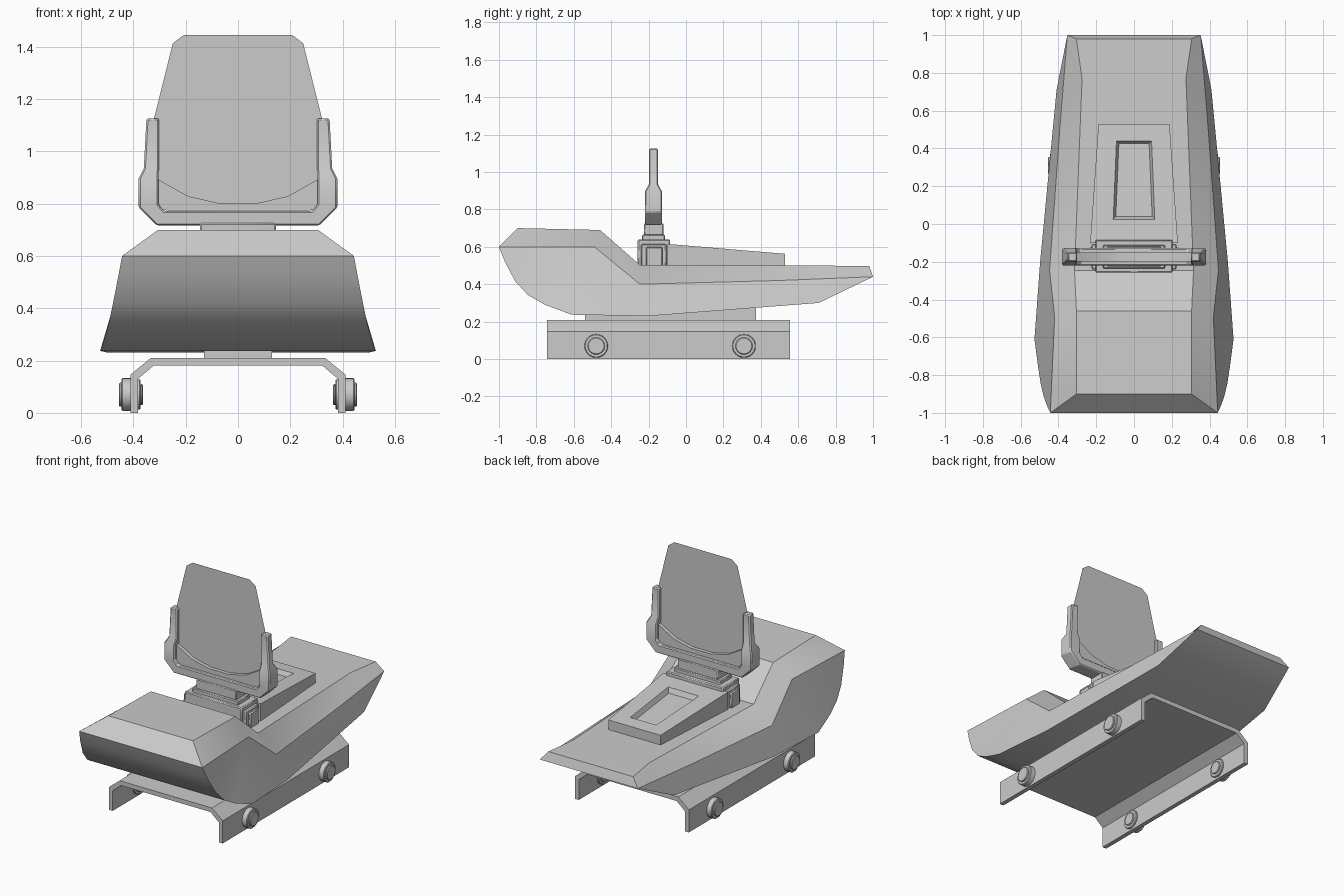
import bpy, bmesh, math
from mathutils import Matrix

if "Cube" in bpy.data.objects:
    bpy.data.objects.remove(bpy.data.objects["Cube"])


def finish(name, bm, bevel=0.0):
    bmesh.ops.remove_doubles(bm, verts=bm.verts, dist=1e-5)
    bmesh.ops.recalc_face_normals(bm, faces=bm.faces)
    me = bpy.data.meshes.new(name)
    bm.to_mesh(me)
    bm.free()
    ob = bpy.data.objects.new(name, me)
    bpy.context.collection.objects.link(ob)
    if bevel:
        m = ob.modifiers.new("bevel", 'BEVEL')
        m.width, m.segments, m.limit_method = bevel, 1, 'ANGLE'
    bpy.ops.object.select_all(action='DESELECT')
    ob.select_set(True)
    bpy.context.view_layer.objects.active = ob
    bpy.ops.object.shade_smooth_by_angle(angle=math.radians(30))
    return ob


def face(bm, pts):
    return bm.faces.new([bm.verts.new(p) for p in pts])


def box(name, x0, x1, y0, y1, z0, z1, bevel=0.0):
    bm = bmesh.new()
    bmesh.ops.create_cube(bm, size=1)
    for v in bm.verts:
        v.co = (x0 + (v.co.x + .5) * (x1 - x0), y0 + (v.co.y + .5) * (y1 - y0),
                z0 + (v.co.z + .5) * (z1 - z0))
    return finish(name, bm, bevel)


def ribbon(name, pairs, y0, y1, bevel=0.0):
    """Solid strip in the xz plane; each pair is (outer x, z, inner x, z, half depth)."""
    bm = bmesh.new()
    mid, full = (y0 + y1) / 2, (y1 - y0) / 2
    rings = []
    for ox, oz, ix, iz, d in pairs:
        h = d * full
        rings.append([bm.verts.new(p) for p in ((ox, mid - h, oz), (ix, mid - h, iz),
                                                (ix, mid + h, iz), (ox, mid + h, oz))])
    for a, b in zip(rings, rings[1:]):
        for i in range(4):
            j = (i + 1) % 4
            bm.faces.new((a[i], a[j], b[j], b[i]))
    bm.faces.new(rings[0])
    bm.faces.new(rings[-1])
    return finish(name, bm, bevel)


def mirrored(half):
    """Continue a ribbon from its x > 0 half to the other side."""
    return half + [(-a, b, -c, d, e) for a, b, c, d, e in reversed(half)]


# Hull: top, shoulder and belly rails (x, y, z), skinned and mirrored
top = [(.305, -.90, .70), (.305, -.46, .69), (.315, -.246, .503), (.275, .77, .499), (.305, .98, .497)]
sh = [(.443, -1, .60), (.42, -.49, .60), (.447, -.246, .40), (.393, .5, .42), (.353, 1, .44)]
belly = [sh[0], (.458, -.968, .52), (.478, -.914, .417), (.494, -.845, .342), (.508, -.754, .29),
         (.527, -.61, .237), (.497, -.2, .23), (.41, .71, .30), sh[4]]
bm = bmesh.new()
flip = lambda p: (-p[0], p[1], p[2])
for rail in (top, belly):
    for a, b in zip(rail, rail[1:]):
        face(bm, (a, b, flip(b), flip(a)))
for a in (0, 4):
    face(bm, (top[a], sh[a], flip(sh[a]), flip(top[a])))
sides = [(top[i], sh[i], sh[i + 1], top[i + 1]) for i in range(4)]
sides += [(sh[1], belly[i], belly[i + 1]) for i in range(5)]
sides += [(sh[1], belly[5], belly[6], sh[2]), (sh[2], belly[6], belly[7], sh[3]), (sh[3], belly[7], sh[4])]
for s in sides:
    face(bm, s)
    face(bm, [flip(p) for p in s])
finish("hull", bm)

# Base channel and the pad joining it to the hull
ribbon("base_channel", mirrored([(.41, 0, .382, 0, 1), (.41, .147, .382, .13, 1),
                                 (.333, .21, .322, .181, 1)]), -.743, .556)
box("base_pad", -.13, .13, -.54, .374, .2, .29)

# Stepped round bolts on both base legs
for side, sgn in (("left", -1), ("right", 1)):
    for n, y in (("front", -.48), ("rear", .31)):
        bm = bmesh.new()
        for x0, x1, r in ((.405, .445, .063), (.44, .455, .046), (.372, .39, .058), (.363, .375, .04)):
            m = Matrix.Translation((sgn * (x0 + x1) / 2, y, .07)) @ Matrix.Rotation(math.pi / 2, 4, 'Y')
            bmesh.ops.create_cone(bm, cap_ends=True, segments=24, radius1=r, radius2=r,
                                  depth=x1 - x0, matrix=m)
        finish(f"{n}_{side}_bolt", bm, .004)

# Rear deck wedge with a sunken panel
bm = bmesh.new()
def ring(y0, w0, y1, w1, drop=0, z=None):
    zt = lambda y: z if z is not None else .607 - .0836 * y - drop
    return [(-w0, y0, zt(y0)), (w0, y0, zt(y0)), (w1, y1, zt(y1)), (-w1, y1, zt(y1))]
loops = [ring(-.10, .232, .53, .188, z=.48), ring(-.10, .232, .53, .188),
         ring(.025, .11, .44, .093), ring(.04, .096, .425, .08, .03)]
for a, b in zip(loops, loops[1:]):
    for i in range(4):
        j = (i + 1) % 4
        face(bm, (a[i], a[j], b[j], b[i]))
face(bm, loops[0])
face(bm, loops[-1])
finish("rear_deck", bm)

# Mount block, its side housings with raised pads, and the collar above
box("mount_block", -.205, .205, -.258, -.085, .48, .64, .006)
for side, s in (("left", -1), ("right", 1)):
    box(f"{side}_mount_housing", *sorted((s * .19, s * .225)), -.24, -.105, .48, .615, .006)
    box(f"{side}_mount_pad", *sorted((s * .22, s * .24)), -.215, -.125, .48, .6, .006)
box("mount_step", -.165, .165, -.235, -.112, .63, .665, .005)
box("mount_collar", -.145, .145, -.225, -.12, .65, .725, .005)

# U-shaped backrest frame, slimmer toward the arm tips
ribbon("backrest_frame", mirrored([
    (.35, 1.126, .302, 1.126, .52), (.36, .935, .302, .935, .52), (.38, .895, .304, .895, 1),
    (.38, .785, .304, .797, 1), (.312, .717, .284, .772, 1)]), -.22, -.128, .006)

# Curved web between the frame and the panel
ribbon("backrest_web", mirrored([(.306, .78, .306, .893, 1), (.19, .76, .19, .828, 1),
                                 (.07, .76, .07, .801, 1)]), -.198, -.15)

# Backrest panel: a single thin sheet
half = [(.206, 1.445), (.249, 1.413), (.325, 1.11), (.325, .90), (.19, .828), (.07, .80)]
bm = bmesh.new()
face(bm, [(x, -.174, z) for x, z in half] + [(-x, -.174, z) for x, z in reversed(half)])
finish("backrest_panel", bm)
